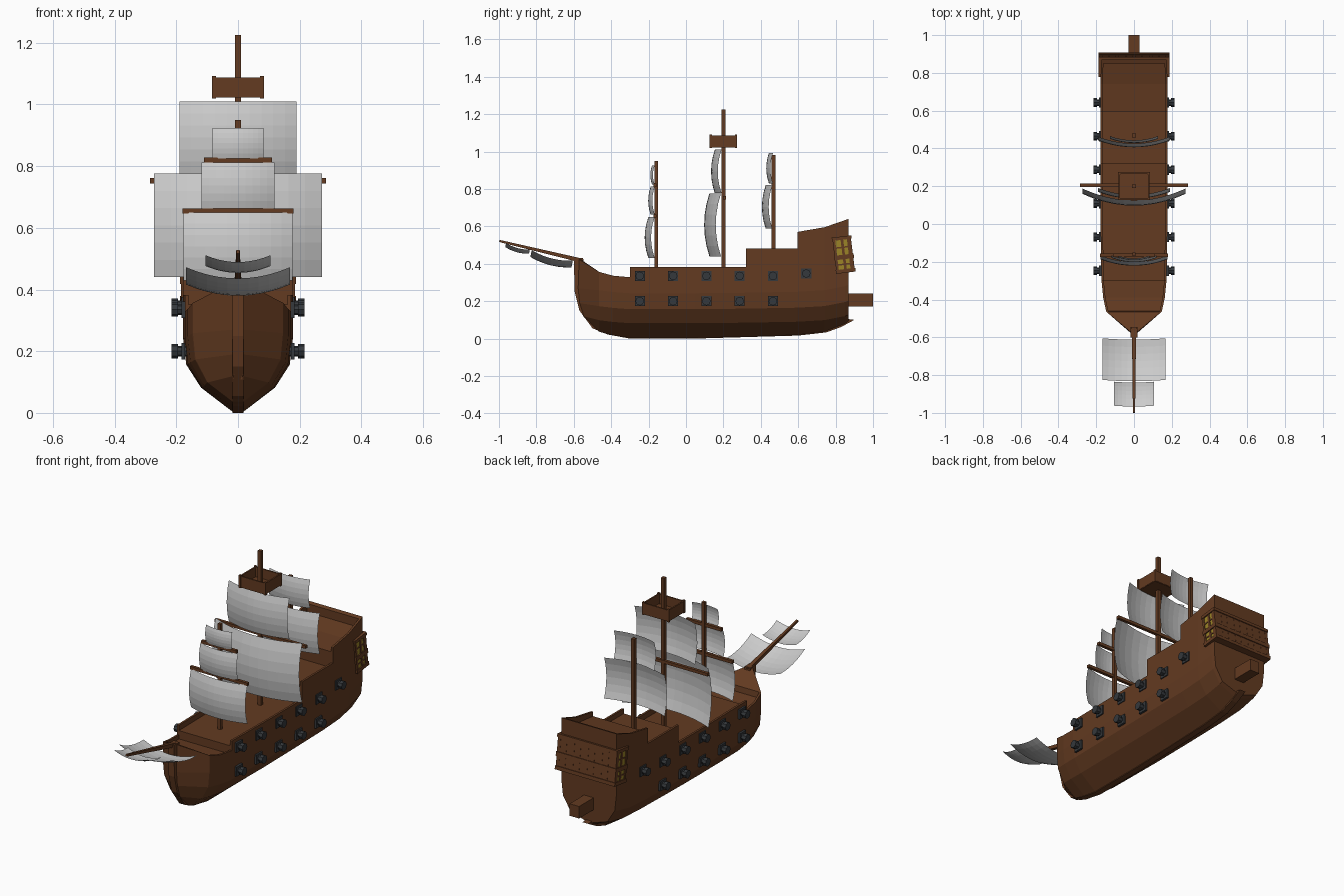
import bpy, bmesh, math
from mathutils import Matrix, Vector

if "Cube" in bpy.data.objects:
    bpy.data.objects.remove(bpy.data.objects["Cube"])


def material(name, rgb):
    m = bpy.data.materials.new(name)
    m.diffuse_color = (*rgb, 1)
    m.use_nodes = True
    m.node_tree.nodes["Principled BSDF"].inputs["Base Color"].default_value = m.diffuse_color
    return m


WOOD = material("wood", (0.125, 0.043, 0.015))
IRON = material("iron", (0.035, 0.04, 0.045))
GLASS = material("window_glass", (0.33, 0.23, 0.02))


def finish(name, bm, mat=None, normals=True):
    if normals:
        bmesh.ops.recalc_face_normals(bm, faces=bm.faces[:])
    me = bpy.data.meshes.new(name)
    bm.to_mesh(me)
    bm.free()
    ob = bpy.data.objects.new(name, me)
    bpy.context.collection.objects.link(ob)
    if mat:
        me.materials.append(mat)
    return ob


def add_box(bm, x0, x1, y0, y1, z0, z1):
    m = Matrix.Translation(((x0 + x1) / 2, (y0 + y1) / 2, (z0 + z1) / 2)) \
        @ Matrix.Diagonal((x1 - x0, y1 - y0, z1 - z0, 1))
    bmesh.ops.create_cube(bm, size=1, matrix=m)


def boxes(name, items, mat, matrix=None):
    bm = bmesh.new()
    for b in items:
        add_box(bm, *b)
    if matrix:
        bm.transform(matrix)
    return finish(name, bm, mat)


# Hull: cross-sections lofted from stern to bow, with sunken decks inside the rails
def section(y, kz, w, top, deck):
    s = w / 0.178
    lift = kz * 0.5
    half = [(0.018, kz), (0.12 * s, 0.08 + lift), (0.168 * s, 0.155 + lift),
            (w, 0.24 + lift), (w, top), (w - 0.012, top), (w - 0.012, deck)]
    pts = [Vector((x, y, z)) for x, z in half]
    return pts + [Vector((-p.x, p.y, p.z)) for p in reversed(pts)]


stations = [  # y, keel height, half width, rail height, deck height
    (0.87, 0.095, 0.172, 0.64, 0.64), (0.85, 0.08, 0.174, 0.633, 0.633),
    (0.85, 0.08, 0.174, 0.633, 0.585), (0.74, 0.037, 0.178, 0.595, 0.56),
    (0.595, 0.02, 0.178, 0.57, 0.545), (0.595, 0.02, 0.178, 0.482, 0.455),
    (0.32, 0.01, 0.178, 0.482, 0.455), (0.32, 0.01, 0.178, 0.382, 0.352),
    (0.05, 0.004, 0.178, 0.382, 0.352), (-0.3, 0.004, 0.172, 0.382, 0.352),
    (-0.3, 0.004, 0.172, 0.328, 0.305), (-0.39, 0.018, 0.163, 0.336, 0.31),
    (-0.46, 0.035, 0.148, 0.355, 0.325), (-0.465, 0.037, 0.146, 0.357, 0.357)]
rings = [section(*s) for s in stations]
stem = [(-0.5, 0.065), (-0.55, 0.12), (-0.572, 0.19), (-0.58, 0.27),
        (-0.575, 0.425), (-0.565, 0.425), (-0.565, 0.425)]
tip = [Vector((0.014, y, z)) for y, z in stem]
rings.append(tip + [Vector((-p.x, p.y, p.z)) for p in reversed(tip)])
bm = bmesh.new()
vr = [[bm.verts.new(p) for p in r] for r in rings]
n = len(vr[0])
for a, b in zip(vr, vr[1:]):
    for i in range(n):
        j = (i + 1) % n
        bm.faces.new((a[i], a[j], b[j], b[i]))
bm.faces.new(vr[0])
bm.faces.new(vr[-1])
bmesh.ops.remove_doubles(bm, verts=bm.verts[:], dist=0.0002)
finish("hull", bm, WOOD)

# Keel and stem: one flat profile extruded across the centre line
profile = [(-0.6, 0.43), (-0.595, 0.25), (-0.57, 0.15), (-0.5, 0.055), (-0.42, 0.022),
           (-0.3, 0), (0.05, 0), (0.6, 0.016), (0.75, 0.033), (0.83, 0.062), (0.9, 0.1),
           (0.86, 0.105), (0.6, 0.05), (-0.3, 0.04), (-0.46, 0.1), (-0.53, 0.2), (-0.55, 0.43)]
bm = bmesh.new()
face = bm.faces.new([bm.verts.new((-0.018, y, z)) for y, z in profile])
ext = bmesh.ops.extrude_face_region(bm, geom=[face])
bmesh.ops.translate(bm, vec=(0.036, 0, 0),
                    verts=[g for g in ext["geom"] if isinstance(g, bmesh.types.BMVert)])
bm.faces.ensure_lookup_table()
finish("keel", bm, WOOD)

boxes("rudder_block", [(-0.03, 0.03, 0.84, 1.0, 0.172, 0.24)], WOOD)

# Stern gallery: glazed band with ledges and glazing bars, tilted up towards the stern
tilt = Matrix.Translation((0, 0.84, 0.45)) @ Matrix.Rotation(math.radians(7), 4, 'X') \
    @ Matrix.Translation((0, -0.84, -0.45))
boxes("gallery_windows", [(-0.181, 0.181, 0.8, 0.888, 0.365, 0.535)], GLASS, tilt)
bars = [(-0.188, 0.188, 0.79, 0.896, z - h, z + h)
        for z, h in ((0.361, 0.01), (0.436, 0.012), (0.537, 0.009))]
bars += [(-0.184, 0.184, 0.796, 0.891, z - 0.004, z + 0.004) for z in (0.397, 0.488)]
for i in range(9):
    x, h = -0.176 + 0.044 * i, (0.004 if i % 2 else 0.009)
    bars.append((x - h, x + h, 0.87, 0.892, 0.36, 0.54))
for y in (0.8, 0.843, 0.884):
    bars.append((-0.185, 0.185, y - 0.007, y + 0.007, 0.36, 0.54))
boxes("gallery_frame", bars, WOOD, tilt)


# Cannons: square port plate, barrel and thicker muzzle, on both sides
def cannon(bm, y, z, side):
    add_box(bm, side * 0.178 - 0.006, side * 0.178 + 0.006, y - 0.027, y + 0.027,
            z - 0.027, z + 0.027)
    for x, length, r in ((0.187, 0.05, 0.017), (0.205, 0.02, 0.023)):
        m = Matrix.Translation((side * x, y, z)) @ Matrix.Rotation(math.pi / 2, 4, 'Y')
        bmesh.ops.create_cone(bm, cap_ends=True, segments=8, radius1=r, radius2=r,
                              depth=length, matrix=m)


bm = bmesh.new()
for side in (-1, 1):
    for i in range(6):
        y = -0.247 + 0.178 * i
        cannon(bm, y, 0.335 if i < 5 else 0.348, side)
        if i < 5:
            cannon(bm, y, 0.2, side)
finish("cannons", bm, IRON)


# Masts, yards and bowsprit: square spars
def spar(name, a, b, r0, r1):
    a, b = Vector(a), Vector(b)
    d = b - a
    bm = bmesh.new()
    m = Matrix.Translation((a + b) / 2) @ d.to_track_quat('Z', 'Y').to_matrix().to_4x4() \
        @ Matrix.Rotation(math.pi / 4, 4, 'Z')
    bmesh.ops.create_cone(bm, cap_ends=True, segments=4, radius1=r0, radius2=r1,
                          depth=d.length, matrix=m)
    finish(name, bm, WOOD)


for name, y, base, top, r in (("fore_mast", -0.16, 0.33, 0.95, 0.013),
                              ("main_mast", 0.2, 0.33, 1.226, 0.014),
                              ("mizzen_mast", 0.468, 0.43, 0.982, 0.014)):
    spar(name, (0, y, base), (0, y, top), r, r)
for name, y, z, w in (("fore_lower_yard", -0.165, 0.655, 0.18),
                      ("fore_upper_yard", -0.165, 0.82, 0.11),
                      ("main_yard", 0.205, 0.753, 0.285)):
    spar(name, (-w, y, z), (w, y, z), 0.012, 0.012)
spar("bowsprit", (0, -0.55, 0.415), (0, -0.998, 0.522), 0.016, 0.008)

# Lookout: open box with corner posts on the main mast
nest = [(-0.08, 0.08, 0.13, 0.27, 1.022, 1.032)]
for s in (-1, 1):
    nest.append((s * 0.078 - 0.004, s * 0.078 + 0.004, 0.128, 0.272, 1.025, 1.087))
    nest.append((-0.08, 0.08, 0.2 + s * 0.068 - 0.004, 0.2 + s * 0.068 + 0.004, 1.025, 1.087))
    for t in (-1, 1):
        nest.append((s * 0.078 - 0.006, s * 0.078 + 0.006, 0.2 + t * 0.068 - 0.006,
                     0.2 + t * 0.068 + 0.006, 1.02, 1.092))
boxes("lookout_box", nest, WOOD)


# Sails: curved sheet between a lower and an upper edge, bulging along a direction
def sail(name, w, low, high, bulge, across, along, nu=10, nv=6):
    bm = bmesh.new()
    low, high, bulge = Vector((0, *low)), Vector((0, *high)), Vector((0, *bulge))
    grid = []
    for j in range(nv + 1):
        v = 2 * j / nv - 1
        row = []
        for i in range(nu + 1):
            u = 2 * i / nu - 1
            p = low.lerp(high, j / nv) + bulge * (across * (1 - u * u) + along * (1 - v * v))
            row.append(bm.verts.new((u * w, p.y, p.z)))
        grid.append(row)
    for a, b in zip(grid, grid[1:]):
        for i in range(nu):
            bm.faces.new((a[i], a[i + 1], b[i + 1], b[i]))
    finish(name, bm, normals=False)


for name, w, y, z0, z1, across, along in (
        ("main_course_sail", 0.272, 0.187, 0.44, 0.776, 0.062, 0.028),
        ("main_top_sail", 0.19, 0.19, 0.777, 1.01, 0.036, 0.02),
        ("mizzen_course_sail", 0.19, 0.462, 0.588, 0.82, 0.036, 0.02),
        ("mizzen_top_sail", 0.127, 0.465, 0.83, 0.992, 0.022, 0.014),
        ("fore_course_sail", 0.177, -0.167, 0.43, 0.65, 0.034, 0.02),
        ("fore_middle_sail", 0.118, -0.167, 0.662, 0.812, 0.022, 0.013),
        ("fore_top_sail", 0.082, -0.168, 0.825, 0.924, 0.014, 0.009)):
    sail(name, w, (y, z0), (y, z1), (-1, 0), across, along)
sail("bowsprit_inner_sail", 0.168, (-0.605, 0.416), (-0.825, 0.472), (-0.2, -1), 0.036, 0.016)
sail("bowsprit_outer_sail", 0.105, (-0.835, 0.476), (-0.962, 0.511), (-0.2, -1), 0.022, 0.01)
